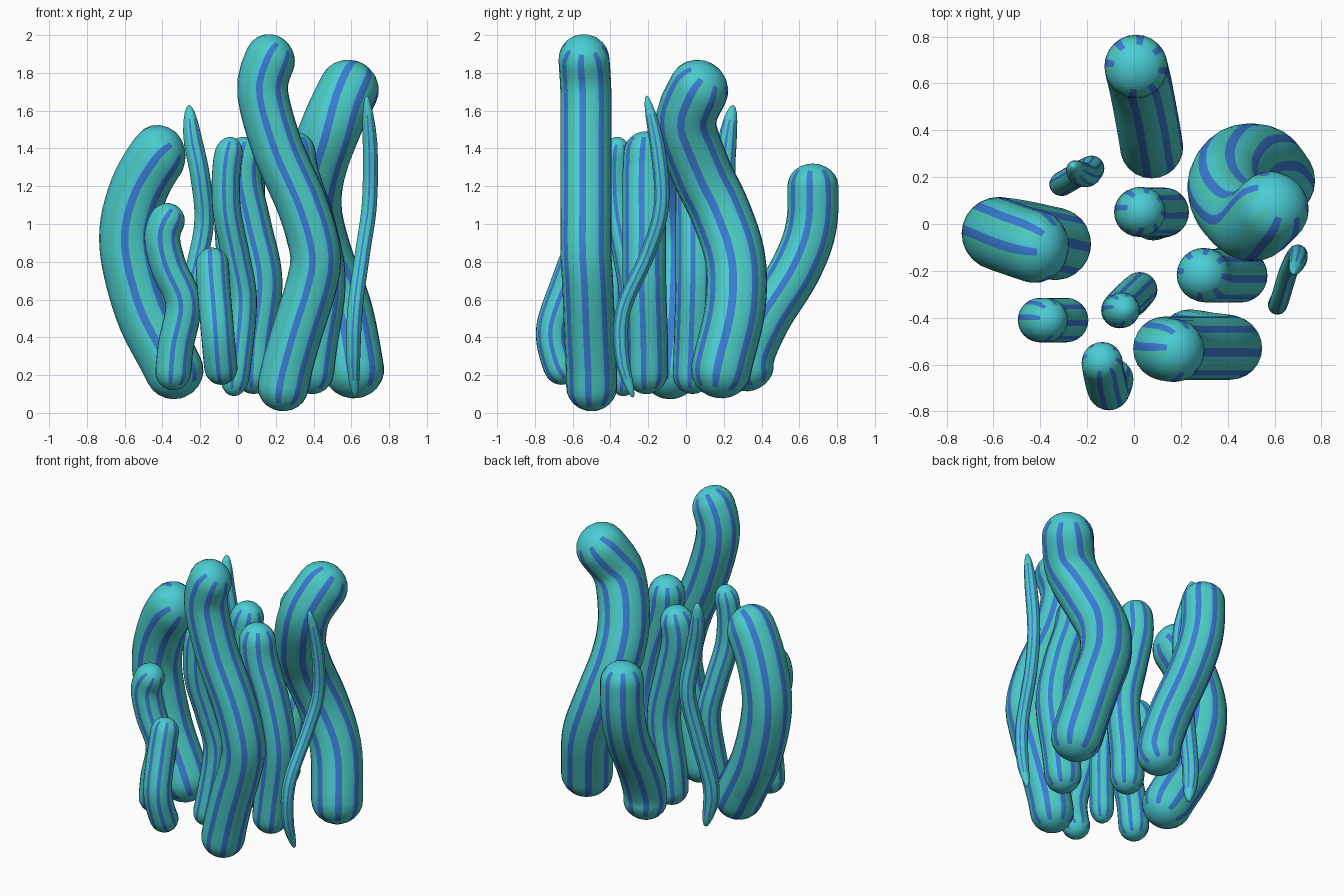
import bpy, bmesh, math
from mathutils import Vector


def material(name, rgb):
    m = bpy.data.materials.new(name)
    m.diffuse_color = (*rgb, 1)
    return m


MATS = [material("turquoise", (0.069, 0.61, 0.66)),
        material("sea_green", (0.069, 0.60, 0.50)),
        material("stripe_blue", (0.042, 0.20, 0.66))]
SIDES = 24
BLUE = {2, 5, 8, 11, 17, 20, 23}      # 15 degree strips, counted from +x
GREEN = {0, 3, 6, 9, 12, 15, 18, 21}


def spline(pts, steps=12):
    """Catmull-Rom samples through the points."""
    p = [Vector(q) for q in pts]
    p = [2 * p[0] - p[1]] + p + [2 * p[-1] - p[-2]]
    out = []
    for i in range(1, len(p) - 2):
        a, b, c, d = p[i - 1:i + 3]
        for s in range(steps):
            t = s / steps
            out.append(0.5 * (2 * b + (c - a) * t + (2 * a - 5 * b + 4 * c - d) * t * t
                              + (3 * b - a - 3 * c + d) * t ** 3))
    out.append(p[-2])
    return out


def tentacle(name, r, cap, pts):
    """Round-ended striped tube; pts run from bottom tip to top tip."""
    path = spline(pts)
    dist = [0]
    for a, b in zip(path, path[1:]):
        dist.append(dist[-1] + (b - a).length)
    total = dist[-1]

    def at(s):
        for i in range(len(path) - 1):
            if s <= dist[i + 1]:
                f = (s - dist[i]) / (dist[i + 1] - dist[i])
                return path[i].lerp(path[i + 1], f)
        return path[-1]

    # ring stations: rounded caps plus an even body
    caps = [cap * (1 - math.cos(math.pi / 2 * k / 6)) for k in range(1, 7)]
    n = 28
    body = [cap + (total - 2 * cap) * k / n for k in range(1, n)]
    stations = caps + body + [total - c for c in reversed(caps)]

    bm = bmesh.new()
    rings = []
    for s in stations:
        d = min(s, total - s)
        rad = r * math.sqrt(max(0, 1 - (1 - d / cap) ** 2)) if d < cap else r
        w = max(0.06, r * 0.5)
        tan = (at(min(total, s + w)) - at(max(0, s - w))).normalized()
        u = (Vector((1, 0, 0)) - tan * tan.x).normalized()
        v = tan.cross(u)
        c = at(s)
        rings.append([bm.verts.new(c + rad * (math.cos(a) * u + math.sin(a) * v))
                      for a in (2 * math.pi * k / SIDES for k in range(SIDES))])
    for i, (lo, hi) in enumerate(zip(rings, rings[1:])):
        for k in range(SIDES):
            j = (k + 1) % SIDES
            f = bm.faces.new((lo[k], lo[j], hi[j], hi[k]))
            if 1 < i < len(rings) - 3:
                f.material_index = 2 if k in BLUE else 1 if k in GREEN else 0
    for ring, tip in ((rings[0], path[0]), (rings[-1], path[-1])):
        t = bm.verts.new(tip)
        for k in range(SIDES):
            bm.faces.new((ring[k], ring[(k + 1) % SIDES], t))
    bmesh.ops.recalc_face_normals(bm, faces=bm.faces)
    for f in bm.faces:
        f.smooth = True
    me = bpy.data.meshes.new(name)
    bm.to_mesh(me)
    bm.free()
    for m in MATS:
        me.materials.append(m)
    bpy.context.collection.objects.link(bpy.data.objects.new(name, me))


# tall front tube
tentacle("tall_front_tube", 0.135, 0.13, [
    (0.22, -0.50, 0.01), (0.25, -0.50, 0.2), (0.31, -0.51, 0.42), (0.39, -0.52, 0.68),
    (0.41, -0.53, 0.85), (0.34, -0.53, 1.1), (0.21, -0.53, 1.4), (0.13, -0.53, 1.7),
    (0.17, -0.54, 1.87), (0.24, -0.54, 1.98)])
# thick left tube
tentacle("thick_left_tube", 0.155, 0.15, [
    (-0.27, -0.10, 0.09), (-0.36, -0.08, 0.27), (-0.50, -0.05, 0.55), (-0.58, -0.04, 0.9),
    (-0.53, -0.06, 1.17), (-0.41, -0.10, 1.38), (-0.31, -0.12, 1.46)])
# coiling tube at the back right
tentacle("coiled_right_tube", 0.16, 0.15, [
    (0.63, 0.16, 0.08), (0.61, 0.19, 0.25), (0.55, 0.26, 0.55), (0.45, 0.26, 0.82),
    (0.39, 0.18, 1.07), (0.41, 0.08, 1.28), (0.50, 0.00, 1.53), (0.58, 0.06, 1.70),
    (0.65, 0.14, 1.83)])
# tube behind the tall one
tentacle("inner_right_tube", 0.115, 0.12, [
    (0.38, -0.21, 0.10), (0.41, -0.21, 0.35), (0.455, -0.22, 0.7), (0.40, -0.22, 1.0),
    (0.31, -0.22, 1.28), (0.29, -0.21, 1.49)])
# slim front middle tube
tentacle("front_middle_tube", 0.075, 0.10, [
    (-0.03, -0.34, 0.09), (0.00, -0.31, 0.3), (0.025, -0.28, 0.6), (-0.01, -0.31, 0.82),
    (-0.06, -0.36, 1.08), (-0.06, -0.37, 1.3), (-0.03, -0.36, 1.46)])
# centre tube
tentacle("centre_tube", 0.105, 0.11, [
    (0.08, 0.03, 0.10), (0.09, 0.04, 0.35), (0.13, 0.05, 0.7), (0.07, 0.05, 1.0),
    (0.02, 0.05, 1.25), (0.05, 0.06, 1.46)])
# bent tube at the back
tentacle("back_tube", 0.135, 0.12, [
    (0.07, 0.36, 0.12), (0.075, 0.33, 0.28), (0.06, 0.42, 0.5), (0.03, 0.58, 0.76),
    (0.01, 0.665, 1.0), (0.01, 0.67, 1.32)])
# short tubes at the front
tentacle("short_left_tube", 0.095, 0.10, [
    (-0.35, -0.41, 0.12), (-0.33, -0.41, 0.35), (-0.29, -0.41, 0.58), (-0.37, -0.41, 0.78),
    (-0.40, -0.41, 0.95), (-0.33, -0.41, 1.10)])
tentacle("short_front_tube", 0.088, 0.09, [
    (-0.08, -0.62, 0.16), (-0.095, -0.68, 0.28), (-0.11, -0.705, 0.45),
    (-0.13, -0.63, 0.68), (-0.14, -0.56, 0.87)])
# thin pointed tendrils
tentacle("thin_right_tendril", 0.04, 0.35, [
    (0.62, -0.28, 0.08), (0.61, -0.34, 0.3), (0.62, -0.33, 0.55), (0.66, -0.20, 0.85),
    (0.695, -0.13, 1.1), (0.70, -0.15, 1.4), (0.68, -0.21, 1.68)])
tentacle("thin_left_tendril", 0.052, 0.28, [
    (-0.28, 0.19, 0.10), (-0.31, 0.17, 0.35), (-0.24, 0.21, 0.7), (-0.18, 0.24, 1.0),
    (-0.20, 0.21, 1.25), (-0.24, 0.22, 1.45), (-0.26, 0.25, 1.63)])
